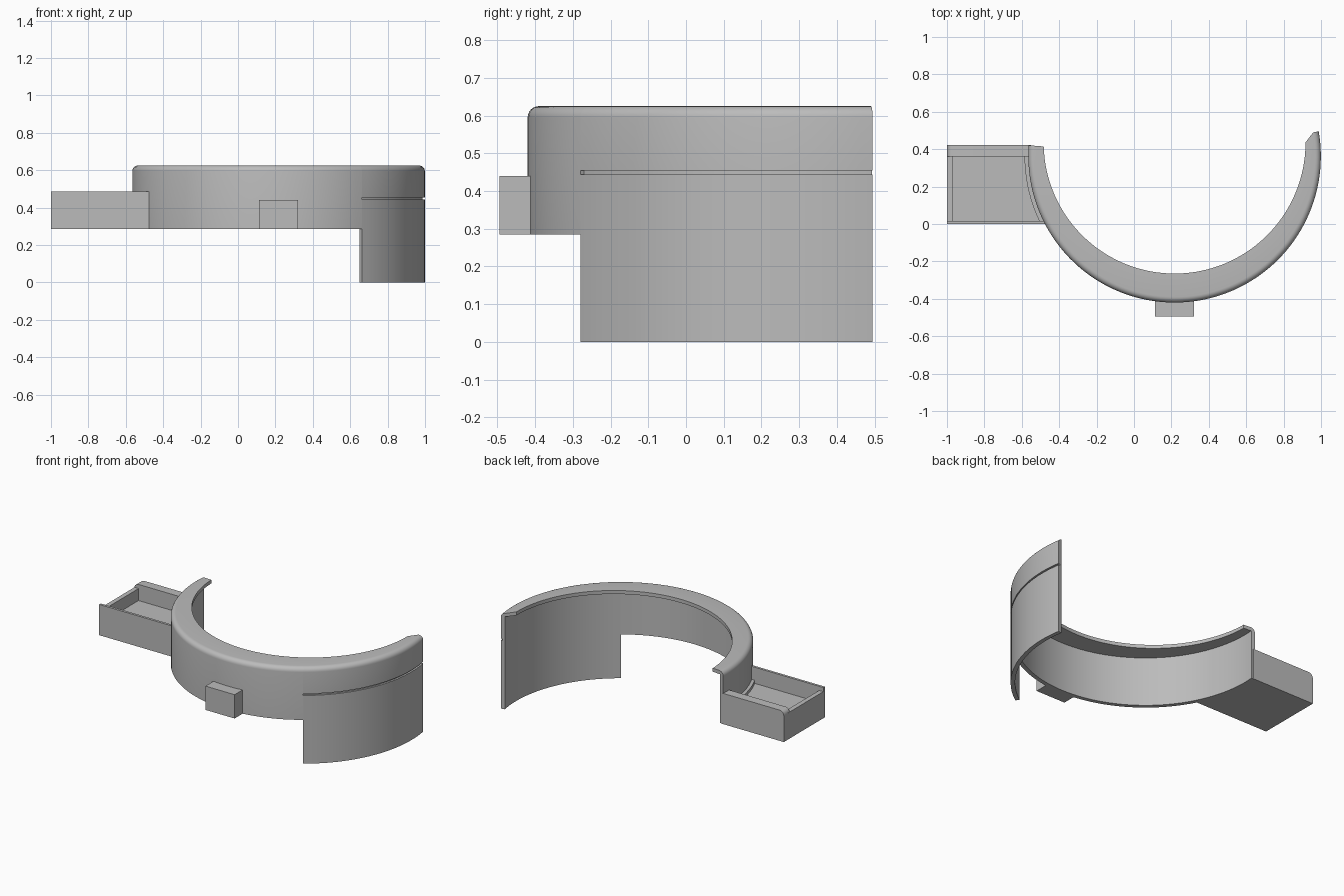
import bpy, bmesh, math
from mathutils import Vector

cube = bpy.data.objects.get("Cube")
if cube:
    bpy.data.objects.remove(cube, do_unlink=True)

grey = bpy.data.materials.new("plain grey")
grey.use_nodes = True
colour = (0.5, 0.5, 0.5, 1)
grey.diffuse_color = colour
grey.node_tree.nodes["Principled BSDF"].inputs["Base Color"].default_value = colour

CX, CY, R = 0.217, 0.362, 0.782      # outer wall circle
LIP_Y, LIP_R = 0.435, 0.70           # lip opening circle, set further back
WALL, FILLET = 0.026, 0.03
BASE, TOP, LIP_Z = 0.285, 0.625, 0.602


def finish(bm, name, smooth=False):
    bmesh.ops.recalc_face_normals(bm, faces=bm.faces)
    mesh = bpy.data.meshes.new(name)
    bm.to_mesh(mesh)
    bm.free()
    mesh.materials.append(grey)
    obj = bpy.data.objects.new(name, mesh)
    bpy.context.collection.objects.link(obj)
    if smooth:
        bpy.ops.object.select_all(action='DESELECT')
        obj.select_set(True)
        bpy.context.view_layer.objects.active = obj
        bpy.ops.object.shade_smooth_by_angle(angle=math.radians(30))
    return obj


def polar(deg, r):
    a = math.radians(deg)
    return CX + r * math.cos(a), CY + r * math.sin(a)


def lip_radius(deg):
    # distance from the wall centre to the offset lip circle
    d, a = LIP_Y - CY, math.radians(deg)
    return d * math.sin(a) + math.sqrt(LIP_R ** 2 - (d * math.cos(a)) ** 2)


def sweep(name, start, end, section, steps):
    # section(deg) gives (angle, radius, height) triples
    bm = bmesh.new()
    rings = []
    for i in range(steps + 1):
        deg = start + (end - start) * i / steps
        rings.append([bm.verts.new((*polar(a, r), z)) for a, r, z in section(deg)])
    n = len(rings[0])
    for a, b in zip(rings, rings[1:]):
        for k in range(n):
            bm.faces.new((a[k], a[(k + 1) % n], b[(k + 1) % n], b[k]))
    bm.faces.new(rings[0])
    bm.faces.new(rings[-1])
    return finish(bm, name, True)


def wall_section(bottom, slot):
    def section(deg):
        pts = [(deg, R, bottom)]
        if slot:
            pts += [(deg, r, z) for r, z in
                    ((R, 0.444), (R - 0.012, 0.444), (R - 0.012, 0.455), (R, 0.455))]
        for k in range(7):
            t = math.radians(15 * k)
            pts.append((deg, R - FILLET + FILLET * math.cos(t),
                        TOP - FILLET + FILLET * math.sin(t)))
        inner = min(deg, 366)        # lip stops short of the wall end
        r = lip_radius(inner)
        pts += [(inner, r, TOP), (inner, r, LIP_Z),
                (deg, R - WALL, LIP_Z), (deg, R - WALL, bottom)]
        return pts
    return section


# Curved wall with inward lip: short part, then the deep part with the slot
CUT = 304.8
sweep("curved_wall", 175.7, CUT, wall_section(BASE, False), 48)
sweep("deep_curved_wall", CUT, 369.8, wall_section(0, True), 26)


def box(name, lo, hi, round_corner=False):
    bm = bmesh.new()
    bmesh.ops.create_cube(bm, size=1)
    for v in bm.verts:
        v.co = Vector([lo[i] if v.co[i] < 0 else hi[i] for i in range(3)])
    if round_corner:
        edges = [e for e in bm.edges
                 if all(v.co.x == v.co.x and abs(v.co.x - lo[0]) < 1e-4
                        and abs(v.co.z - hi[2]) < 1e-4 for v in e.verts)]
        bmesh.ops.bevel(bm, geom=edges, offset=0.03, segments=5,
                        profile=0.5, affect='EDGES')
    return finish(bm, name, round_corner)


# Front tab
box("front_tab", (0.112, -0.495, BASE), (0.322, -0.405, 0.44))


def tray_plate(name, x0, y0, y1, z0, z1):
    # slab running from x0 up to the curved wall
    bm = bmesh.new()
    outline = [(x0, y1), (x0, y0)]
    for k in range(9):
        y = y0 + (y1 - y0) * k / 8
        outline.append((CX - math.sqrt((R - 0.008) ** 2 - (y - CY) ** 2), y))
    face = bm.faces.new([bm.verts.new((x, y, z0)) for x, y in outline])
    top = bmesh.ops.extrude_face_region(bm, geom=[face])["geom"]
    bmesh.ops.translate(bm, vec=(0, 0, z1 - z0),
                        verts=[v for v in top if isinstance(v, bmesh.types.BMVert)])
    return finish(bm, name)


# Side tray
tray_plate("tray_floor", -1, 0.002, 0.42, BASE, 0.38)
tray_plate("tray_front_wall", -1, 0, 0.016, BASE, 0.485)
box("tray_back_wall", (-1, 0.362, BASE), (-0.55, 0.422, 0.485), True)
box("tray_end_wall", (-1, 0.002, BASE), (-0.97, 0.40, 0.458))
sweep("tray_curved_ledge", 180, 206.5,
      lambda d: [(d, r, z) for r, z in
                 ((R - 0.01, 0.37), (R + 0.02, 0.37), (R + 0.02, 0.40), (R - 0.01, 0.40))], 10)
